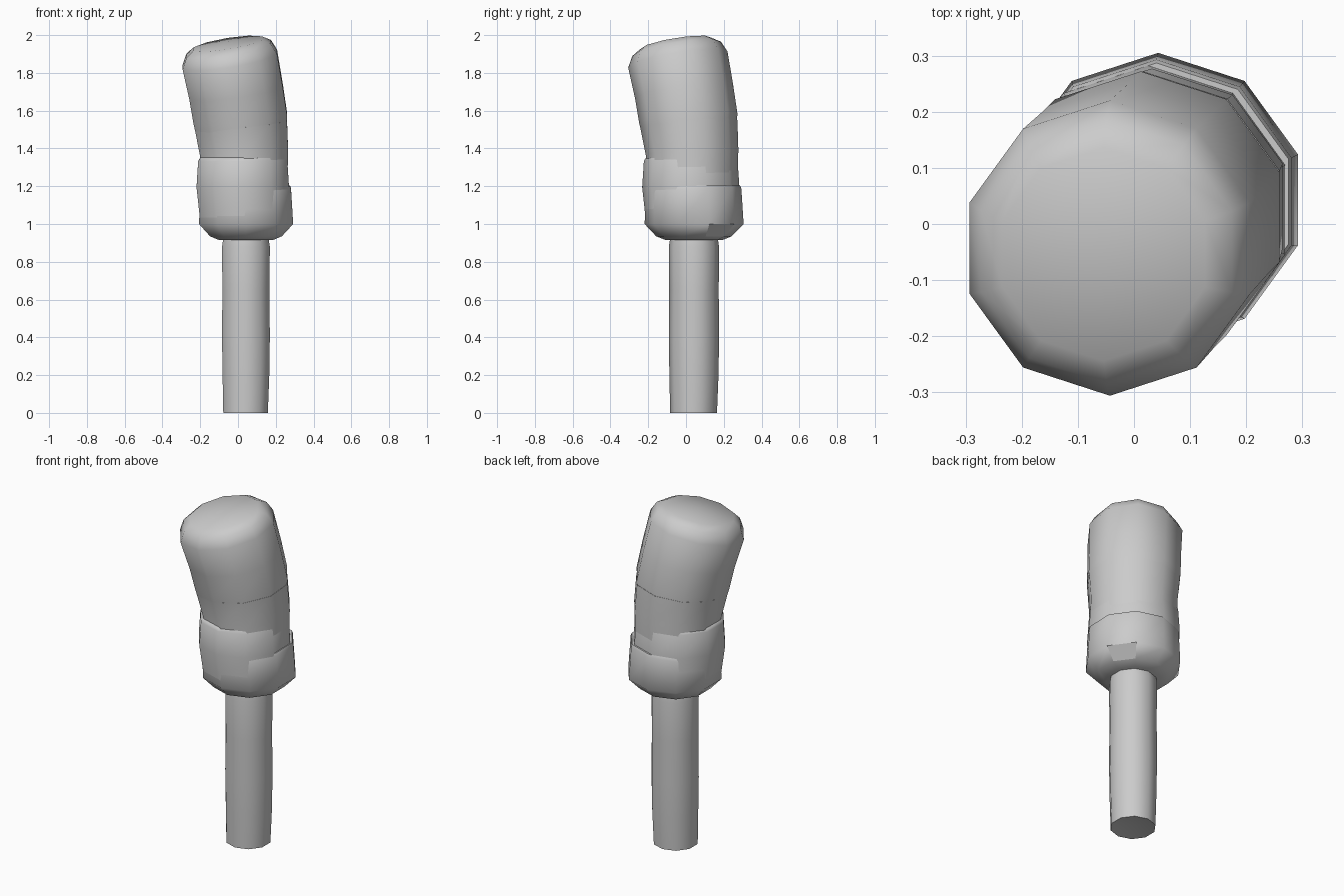
import bpy, bmesh, math

cube = bpy.data.objects.get("Cube")
if cube:
    bpy.data.objects.remove(cube, do_unlink=True)

SIDES = 10

grey = bpy.data.materials.new("plain grey")
grey.use_nodes = True
COLOUR = (0.6, 0.6, 0.6, 1)
grey.diffuse_color = COLOUR
bsdf = next(n for n in grey.node_tree.nodes if n.type == "BSDF_PRINCIPLED")
bsdf.inputs["Base Color"].default_value = COLOUR


def loft(name, rings, bottom, top, flat_face=None):
    """Ten-sided tube through rings of (offset, z, radius, tilt), fan-capped.

    The offset moves a ring along the diagonal; tilt raises its far side.
    bottom and top are the heights of the cap centres over the end rings.
    """
    bm = bmesh.new()
    loops = []
    for off, z, r, tilt in rings:
        loop = []
        for k in range(SIDES):
            a = math.radians(18 + 36 * k)
            dx, dy = r * math.cos(a), r * math.sin(a)
            loop.append(bm.verts.new((off + dx, off + dy, z + tilt * (dx + dy))))
        loops.append(loop)
    smooth_off = []
    for i, (lo, hi) in enumerate(zip(loops, loops[1:])):
        for k in range(SIDES):
            n = (k + 1) % SIDES
            face = bm.faces.new((lo[k], lo[n], hi[n], hi[k]))
            if (i, k) == flat_face:
                smooth_off.append(face)
    for loop, ring, rise in ((loops[0], rings[0], bottom), (loops[-1], rings[-1], top)):
        tip = bm.verts.new((ring[0], ring[0], ring[1] + rise))
        for k in range(SIDES):
            bm.faces.new((loop[k], loop[(k + 1) % SIDES], tip))
    bmesh.ops.recalc_face_normals(bm, faces=bm.faces)
    bm.faces.index_update()
    flat = [f.index for f in smooth_off]
    mesh = bpy.data.meshes.new(name)
    bm.to_mesh(mesh)
    bm.free()
    obj = bpy.data.objects.new(name, mesh)
    bpy.context.collection.objects.link(obj)
    mesh.materials.append(grey)
    bpy.ops.object.select_all(action="DESELECT")
    obj.select_set(True)
    bpy.context.view_layer.objects.active = obj
    bpy.ops.object.shade_smooth_by_angle(angle=math.radians(60))
    for index in flat:
        mesh.polygons[index].use_smooth = False
    return obj


# Slightly bulging handle with a shallow hollow end
loft("handle", [(0.04, 0, 0.124, 0), (0.042, 0.2, 0.13, 0), (0.042, 0.4, 0.133, 0),
                (0.042, 0.65, 0.131, 0), (0.042, 0.88, 0.133, 0), (0.042, 0.93, 0.125, 0)],
     0.02, 0)

# Rounded base of the head, ending in the lower ledge
loft("head_base", [(0.042, 0.915, 0.15, 0), (0.042, 0.935, 0.2, 0), (0.043, 1.0, 0.262, 0),
                   (0.04, 1.18, 0.253, 0.03), (0.04, 1.195, 0.247, 0.03)],
     0, 0, flat_face=(1, 0))

# Lower sleeve, ending in the upper ledge on the leaning side
loft("lower_sleeve", [(0.036, 1.03, 0.25, 0), (0.025, 1.2, 0.257, 0.02),
                      (0.025, 1.335, 0.248, 0.01), (0.027, 1.355, 0.238, 0.01)], 0, 0)

# Middle of the head, starting to lean
loft("middle_sleeve", [(0.032, 1.15, 0.24, 0.04), (0.032, 1.38, 0.245, 0.06),
                       (0.015, 1.53, 0.257, 0.08)], 0, 0)

# Leaning upper head with a rounded top
loft("upper_head", [(0.025, 1.42, 0.24, 0.08), (0.012, 1.56, 0.26, 0.1),
                    (-0.01, 1.7, 0.26, 0.13), (-0.043, 1.87, 0.263, 0.16),
                    (-0.049, 1.927, 0.235, 0.16), (-0.054, 1.955, 0.19, 0.16)], 0, 0.012)
